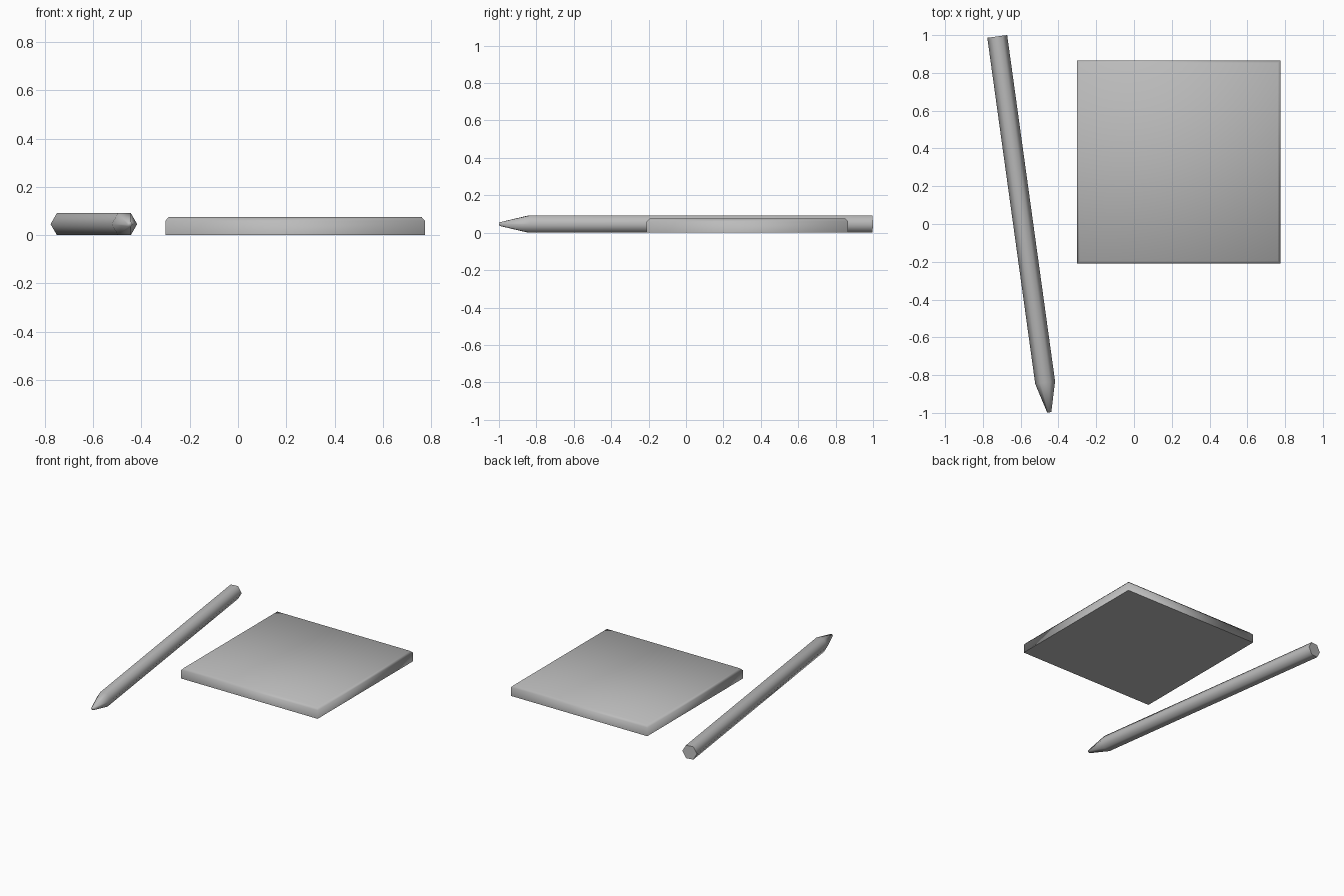
import bpy
import bmesh
import math
from mathutils import Matrix, Vector

cube = bpy.data.objects.get("Cube")
if cube:
    bpy.data.objects.remove(cube)

grey = bpy.data.materials.new("neutral_grey")
grey.use_nodes = True
grey.diffuse_color = (0.5, 0.5, 0.5, 1)
grey.node_tree.nodes["Principled BSDF"].inputs["Base Color"].default_value = (0.5, 0.5, 0.5, 1)


def loft(name, rings, flat_ends):
    """Skin equal-sized rings of points, cap both ends; listed ends stay flat."""
    bm = bmesh.new()
    loops = [[bm.verts.new(p) for p in ring] for ring in rings]
    n = len(loops[0])
    for a, b in zip(loops, loops[1:]):
        for i in range(n):
            j = (i + 1) % n
            bm.faces.new((a[i], a[j], b[j], b[i])).smooth = True
    for end, loop in (("first", loops[0]), ("last", loops[-1])):
        bm.faces.new(loop).smooth = end not in flat_ends
    bmesh.ops.recalc_face_normals(bm, faces=bm.faces)
    # Keep the rim of each flat end crisp
    for edge in bm.edges:
        if len({f.smooth for f in edge.link_faces}) > 1:
            edge.smooth = False
    mesh = bpy.data.meshes.new(name)
    bm.to_mesh(mesh)
    bm.free()
    mesh.materials.append(grey)
    obj = bpy.data.objects.new(name, mesh)
    bpy.context.collection.objects.link(obj)
    return obj


def square(half, z):
    return [(x * half, y * half, z) for x, y in ((-1, -1), (1, -1), (1, 1), (-1, 1))]


def hexagon(radius, z):
    return [(radius * math.cos(math.tau * i / 6), radius * math.sin(math.tau * i / 6), z)
            for i in range(6)]


# Square note pad with a chamfered top rim
pad = loft("note_pad", [square(0.538, 0), square(0.538, 0.06), square(0.524, 0.075)], {"first"})
pad.location = (0.237, 0.328, 0)

# Hexagonal pencil lying on a flat, tapering to a blunt tip
pencil = loft("pencil", [hexagon(0.053, 0), hexagon(0.053, 1.85), hexagon(0.011, 2.009)], {"first"})
back = Vector((-0.724, 0.993, 0.046))
along = Vector((0.137, -0.99, 0)).normalized()
across = Vector((0, 0, 1)).cross(along)
basis = Matrix((across, along.cross(across), along)).transposed()
pencil.matrix_world = Matrix.Translation(back) @ basis.to_4x4()
